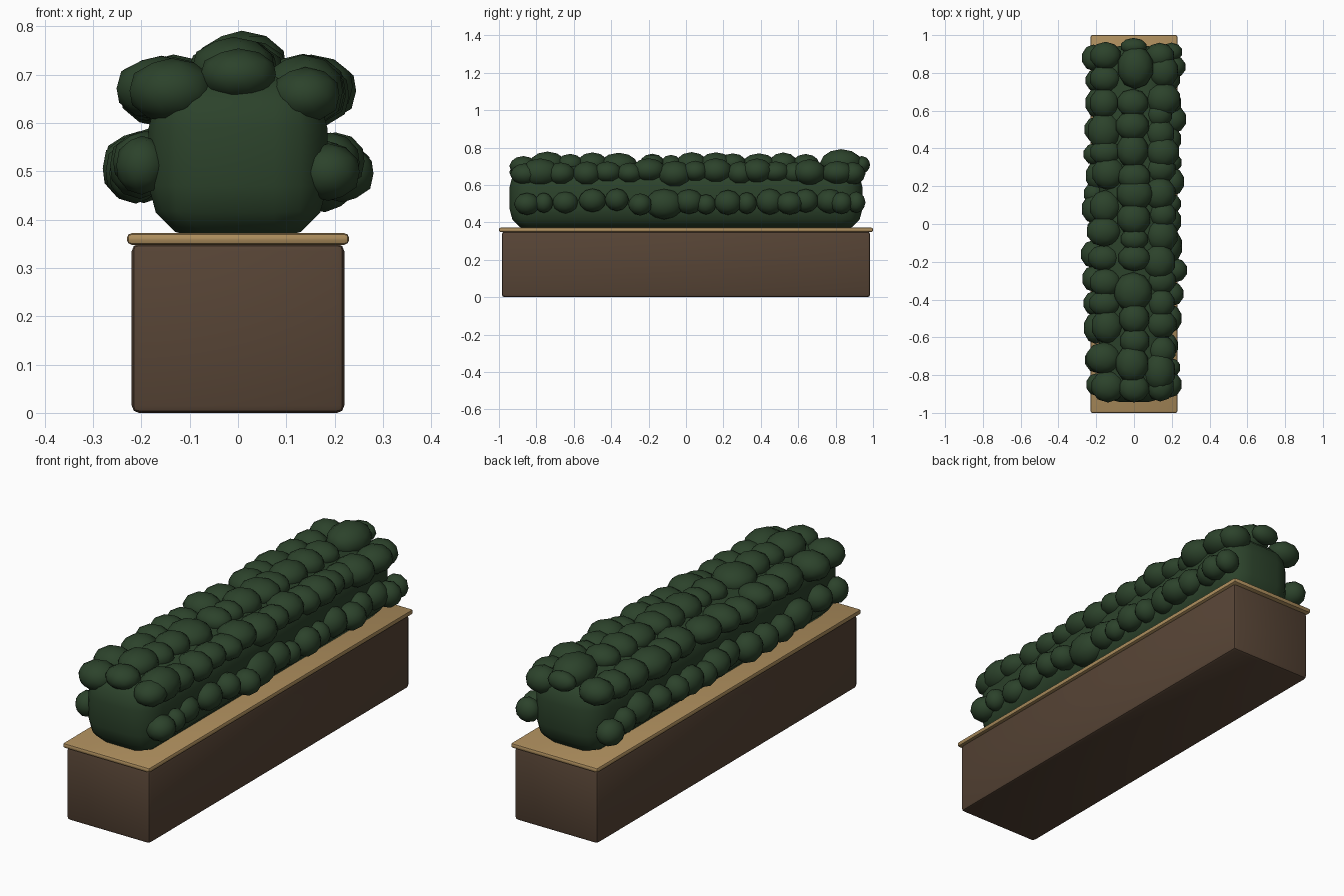
import bpy, bmesh, random
from mathutils import Matrix, Vector

if "Cube" in bpy.data.objects:
    bpy.data.objects.remove(bpy.data.objects["Cube"])

random.seed(7)


def material(name, rgb):
    m = bpy.data.materials.new(name)
    m.diffuse_color = (*rgb, 1)
    m.use_nodes = True
    m.node_tree.nodes["Principled BSDF"].inputs["Base Color"].default_value = m.diffuse_color
    return m


WOOD = material("dark_wood", (0.095, 0.058, 0.036))
TRIM = material("light_wood", (0.42, 0.27, 0.11))
LEAF = material("leaf_green", (0.025, 0.055, 0.024))


def finish(bm, name, mat, angle):
    mesh = bpy.data.meshes.new(name)
    bm.to_mesh(mesh)
    bm.free()
    ob = bpy.data.objects.new(name, mesh)
    bpy.context.collection.objects.link(ob)
    mesh.materials.append(mat)
    bpy.ops.object.select_all(action='DESELECT')
    ob.select_set(True)
    bpy.context.view_layer.objects.active = ob
    bpy.ops.object.shade_smooth_by_angle(angle=angle)
    return ob


def box(name, hx, hy, z0, z1, bevel, segments, mat, angle=0.5):
    bm = bmesh.new()
    bmesh.ops.create_cube(bm, size=1)
    bmesh.ops.scale(bm, vec=(2 * hx, 2 * hy, z1 - z0), verts=bm.verts)
    bmesh.ops.translate(bm, vec=(0, 0, (z0 + z1) / 2), verts=bm.verts)
    bmesh.ops.bevel(bm, geom=bm.edges[:], offset=bevel, segments=segments,
                    profile=0.5, affect='EDGES')
    return finish(bm, name, mat, angle)


# planter box, rim and the solid heart of the hedge
box("planter_box", 0.22, 0.985, 0, 0.35, 0.015, 2, WOOD)
box("planter_rim", 0.23, 1.0, 0.348, 0.372, 0.01, 2, TRIM)
box("hedge_core", 0.185, 0.943, 0.36, 0.70, 0.11, 3, LEAF, 1.0)


# one row of leaf clumps: (y, half length) pairs around a line at x, z
def clump_row(name, x, z, clumps, rx, rz, jx, jz):
    bm = bmesh.new()
    for y, ry in clumps:
        k = (ry / 0.075) ** 0.5
        pos = Vector((x + random.uniform(-jx, jx), y, z + random.uniform(-jz, jz)))
        size = Matrix.Diagonal((rx * k * random.uniform(0.9, 1.1), ry,
                                rz * k * random.uniform(0.92, 1.08), 1))
        bmesh.ops.create_icosphere(bm, subdivisions=2, radius=1,
                                   matrix=Matrix.Translation(pos) @ size)
    finish(bm, name, LEAF, 1.0)


side_right = [(-.85, .07), (-.76, .05), (-.645, .07), (-.5, .075), (-.37, .065),
              (-.245, .065), (-.117, .105), (.016, .08), (.107, .055), (.224, .075),
              (.325, .055), (.448, .075), (.555, .075), (.64, .07), (.768, .075),
              (.832, .06), (.91, .05)]
side_left = [(-.85, .06), (-.72, .07), (-.55, .085), (-.42, .065), (-.29, .07),
             (-.16, .075), (-.03, .075), (.08, .08), (.16, .06), (.255, .08),
             (.37, .06), (.5, .07), (.64, .085), (.76, .06), (.88, .07)]
top_right = [(-.86, .08), (-.78, .11), (-.67, .08), (-.53, .08), (-.42, .08),
             (-.3, .075), (-.2, .095), (-.06, .095), (.05, .07), (.16, .09),
             (.29, .075), (.38, .085), (.48, .08), (.58, .07), (.66, .09),
             (.81, .09), (.89, .07)]
top_left = [(-.86, .085), (-.71, .085), (-.54, .095), (-.42, .07), (-.31, .075),
            (-.18, .07), (-.04, .08), (.09, .09), (.27, .09), (.38, .07),
            (.49, .105), (.64, .085), (.77, .075), (.89, .075)]
top_middle = [(-.87, .075), (-.74, .1), (-.62, .075), (-.5, .085), (-.36, .105),
              (-.18, .07), (-.08, .06), (.03, .09), (.16, .09), (.25, .075),
              (.39, .095), (.52, .08), (.64, .075), (.83, .115), (.94, .045)]

clump_row("right_side_clumps", 0.195, 0.508, side_right, 0.068, 0.066, 0.022, 0.014)
clump_row("left_side_clumps", -0.198, 0.508, side_left, 0.068, 0.066, 0.02, 0.014)
clump_row("right_top_clumps", 0.143, 0.668, top_right, 0.08, 0.06, 0.012, 0.012)
clump_row("left_top_clumps", -0.148, 0.668, top_left, 0.083, 0.06, 0.015, 0.012)
clump_row("middle_top_clumps", 0.0, 0.708, top_middle, 0.083, 0.057, 0.01, 0.008)
